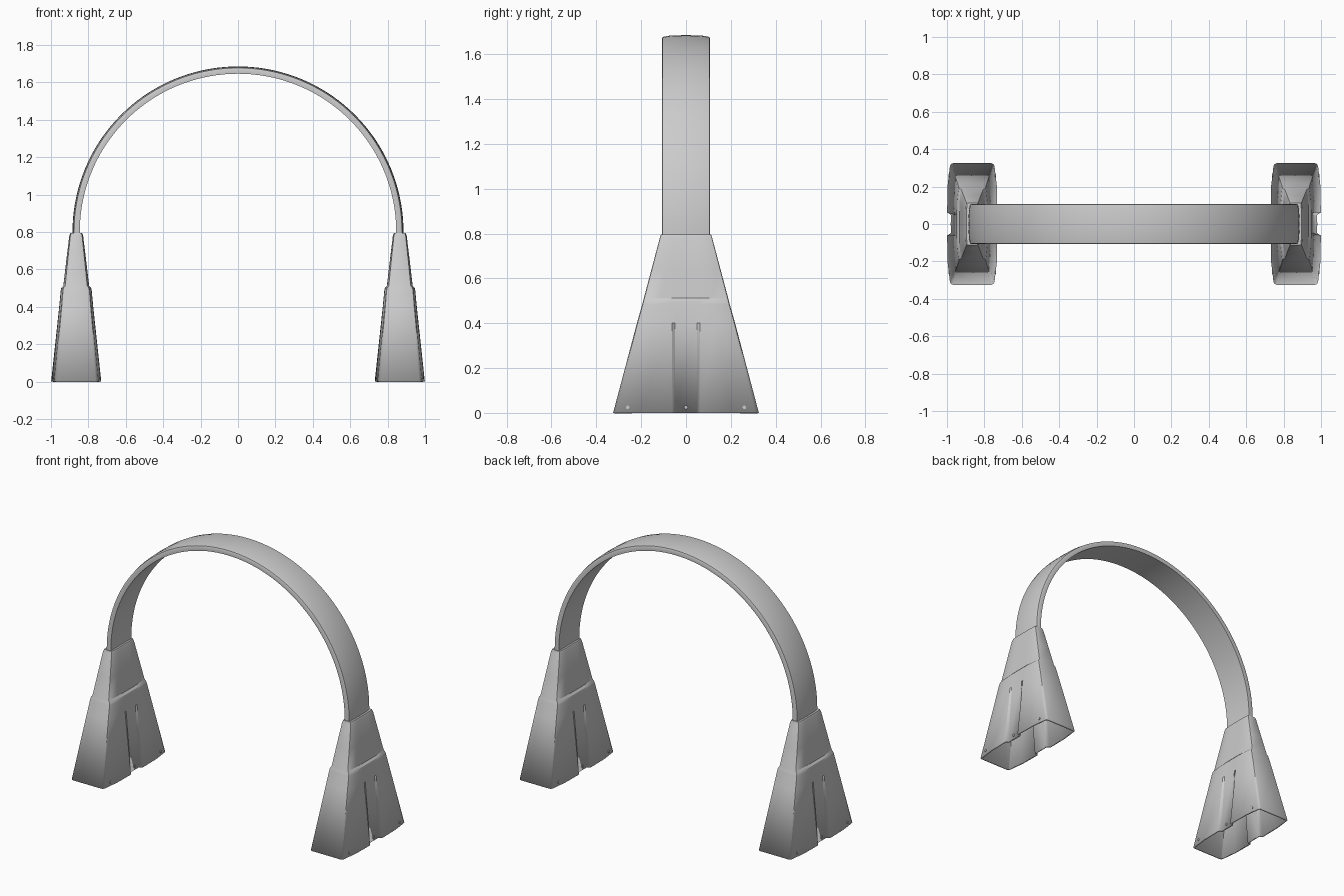
import bpy, bmesh, math
from mathutils import Matrix

cube = bpy.data.objects.get("Cube")
if cube:
    bpy.data.objects.remove(cube, do_unlink=True)

grey = bpy.data.materials.new("light grey")
grey.use_nodes = True
colour = (0.6, 0.6, 0.6, 1)
grey.diffuse_color = colour
grey.node_tree.nodes["Principled BSDF"].inputs["Base Color"].default_value = colour

LEG_X = 0.865


def add_object(name, bm, angle=30):
    bmesh.ops.recalc_face_normals(bm, faces=bm.faces)
    mesh = bpy.data.meshes.new(name)
    bm.to_mesh(mesh)
    bm.free()
    mesh.materials.append(grey)
    obj = bpy.data.objects.new(name, mesh)
    bpy.context.collection.objects.link(obj)
    bpy.ops.object.select_all(action="DESELECT")
    obj.select_set(True)
    bpy.context.view_layer.objects.active = obj
    bpy.ops.object.shade_smooth_by_angle(angle=math.radians(angle))
    return obj


def loft(bm, rings, closed=False):
    """Skin a list of equal-length point rings."""
    loops = [[bm.verts.new(p) for p in ring] for ring in rings]
    pairs = list(zip(loops, loops[1:]))
    if closed:
        pairs.append((loops[-1], loops[0]))
    for a, b in pairs:
        for i in range(len(a)):
            j = (i + 1) % len(a)
            bm.faces.new((a[i], a[j], b[j], b[i]))
    return loops


def leg_ring(z, hx, hy, notch):
    """Bulged rounded rectangle with a shallow groove in both broad sides."""
    quarter = [(hx - notch, 0.048), (hx, 0.062), (hx * 0.985, hy * 0.62),
               (hx * 0.89, hy * 0.95), (hx * 0.85, hy * 0.985), (hx * 0.77, hy)]
    half = quarter + [(-x, y) for x, y in reversed(quarter)]
    outline = half + [(-x, -y) for x, y in half]
    return [(x, y, z) for x, y in outline]


# Hollow flared legs: height, half width, half depth, groove depth
LEVELS = [(0, 0.134, 0.325, 0.020), (0.40, 0.091, 0.219, 0.002),
          (0.485, 0.083, 0.195, 0), (0.50, 0.080, 0.191, 0),
          (0.512, 0.069, 0.188, 0), (0.64, 0.054, 0.154, 0),
          (0.78, 0.037, 0.117, 0), (0.795, 0.031, 0.112, 0)]

for side, sx in (("left", 1), ("right", -1)):
    bm = bmesh.new()
    loops = loft(bm, [leg_ring(*level) for level in LEVELS])
    bm.faces.new(loops[-1])
    bmesh.ops.translate(bm, verts=bm.verts, vec=(sx * LEG_X, 0, 0))
    leg = add_object(side + "_leg", bm)
    shell = leg.modifiers.new("shell", "SOLIDIFY")
    shell.thickness = 0.012
    shell.offset = -1

    # Small fixing studs along the foot
    bm = bmesh.new()
    for face in (1, -1):
        for y, reach in ((-0.26, 0.121), (0, 0.111), (0.26, 0.121)):
            place = Matrix.Translation((sx * LEG_X + face * reach, y, 0.025))
            bmesh.ops.create_cone(bm, cap_ends=True, segments=12, radius1=0.008,
                                  radius2=0.008, depth=0.01,
                                  matrix=place @ Matrix.Rotation(math.pi / 2, 4, "Y"))
    add_object(side + "_leg_studs", bm)

# Arched band with a gently crowned outer face
SECTION = [(0.846, -0.106), (0.868, -0.108), (0.877, -0.104), (0.883, -0.07),
           (0.885, 0), (0.883, 0.07), (0.877, 0.104), (0.868, 0.108), (0.846, 0.106)]
STEPS = 72
rings = [[(r, y, 0.77) for r, y in SECTION]]
for i in range(STEPS + 1):
    a = math.pi * i / STEPS
    rings.append([(r * math.cos(a), y, 0.8 + r * math.sin(a)) for r, y in SECTION])
rings.append([(-r, y, 0.77) for r, y in SECTION])
bm = bmesh.new()
loops = loft(bm, rings)
bm.faces.new(loops[0])
bm.faces.new(loops[-1])
add_object("arch_band", bm, 40)
